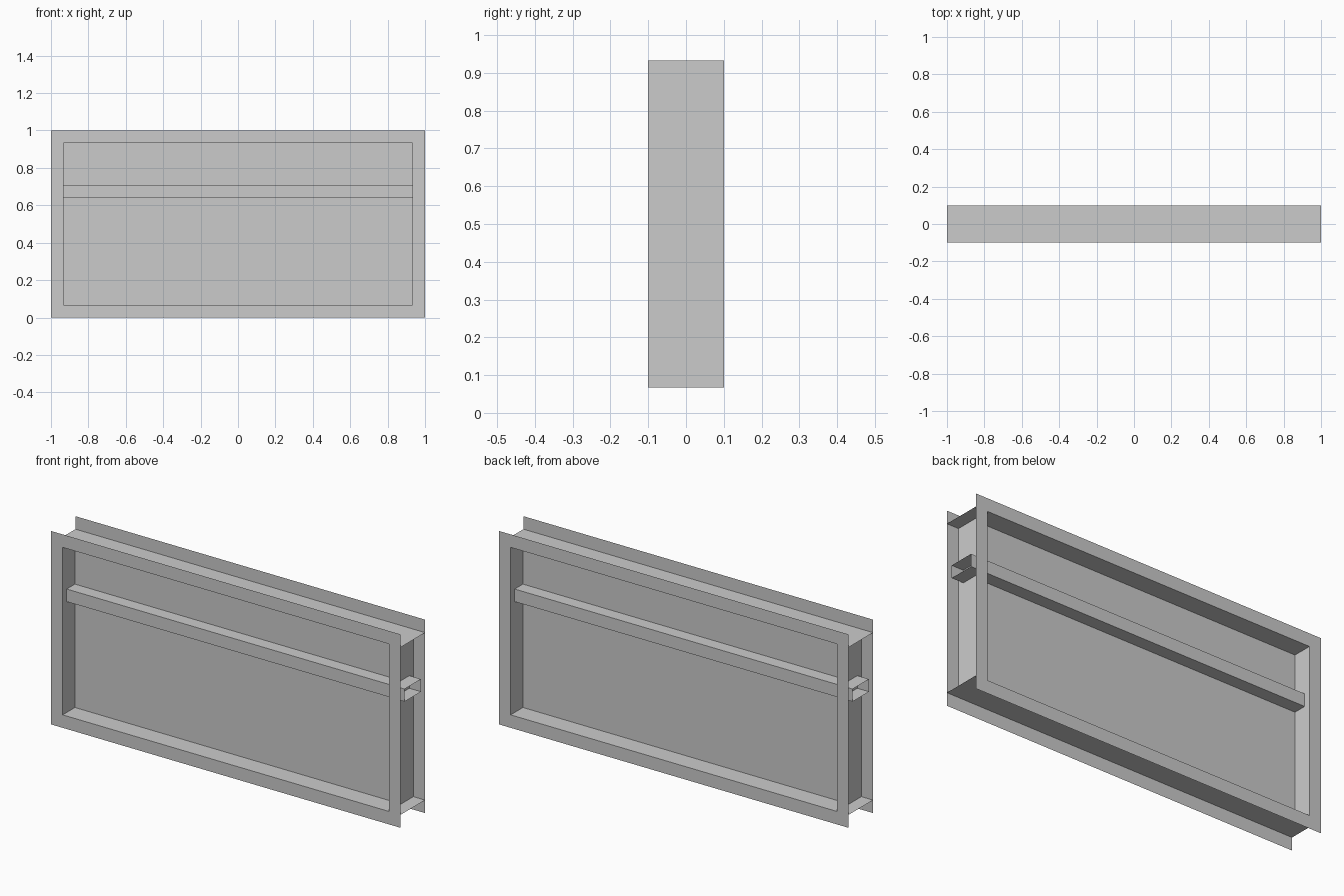
import bpy

if "Cube" in bpy.data.objects:
    bpy.data.objects.remove(bpy.data.objects["Cube"])

W, H, D = 1.0, 1.0, 0.1      # half width, height, half depth
T = 0.067                    # width of the frame face
BAR_Z0, BAR_Z1 = 0.64, 0.705


def sheet(name, profile, move, closed=False):
    """Sweep a profile of 3D points along a vector into thin, open-ended sheets."""
    n = len(profile)
    ends = [tuple(a + b for a, b in zip(p, move)) for p in profile]
    faces = [(i, (i + 1) % n, (i + 1) % n + n, i + n)
             for i in range(n if closed else n - 1)]
    mesh = bpy.data.meshes.new(name)
    mesh.from_pydata(list(profile) + ends, [], faces)
    obj = bpy.data.objects.new(name, mesh)
    bpy.context.collection.objects.link(obj)
    return obj


# Top and bottom rails: full-width channels opening outwards
for name, outer, web in (("top_rail", H, H - T), ("bottom_rail", 0, T)):
    sheet(name, [(-W, -D, outer), (-W, -D, web), (-W, D, web), (-W, D, outer)],
          (2 * W, 0, 0))

# Side stiles: upright channels between the rails
for name, s in (("left_stile", -1), ("right_stile", 1)):
    o, w = s * W, s * (W - T)
    sheet(name, [(o, -D, T), (w, -D, T), (w, D, T), (o, D, T)],
          (0, 0, H - 2 * T))

# Crossbar: open-ended tube running through the stiles
B = 0.067
sheet("crossbar", [(-W, -B, BAR_Z0), (-W, B, BAR_Z0), (-W, B, BAR_Z1), (-W, -B, BAR_Z1)],
      (2 * W, 0, 0), closed=True)

# Pane in the middle of the frame
sheet("pane", [(-W + T, 0, T), (W - T, 0, T)], (0, 0, H - 2 * T))
